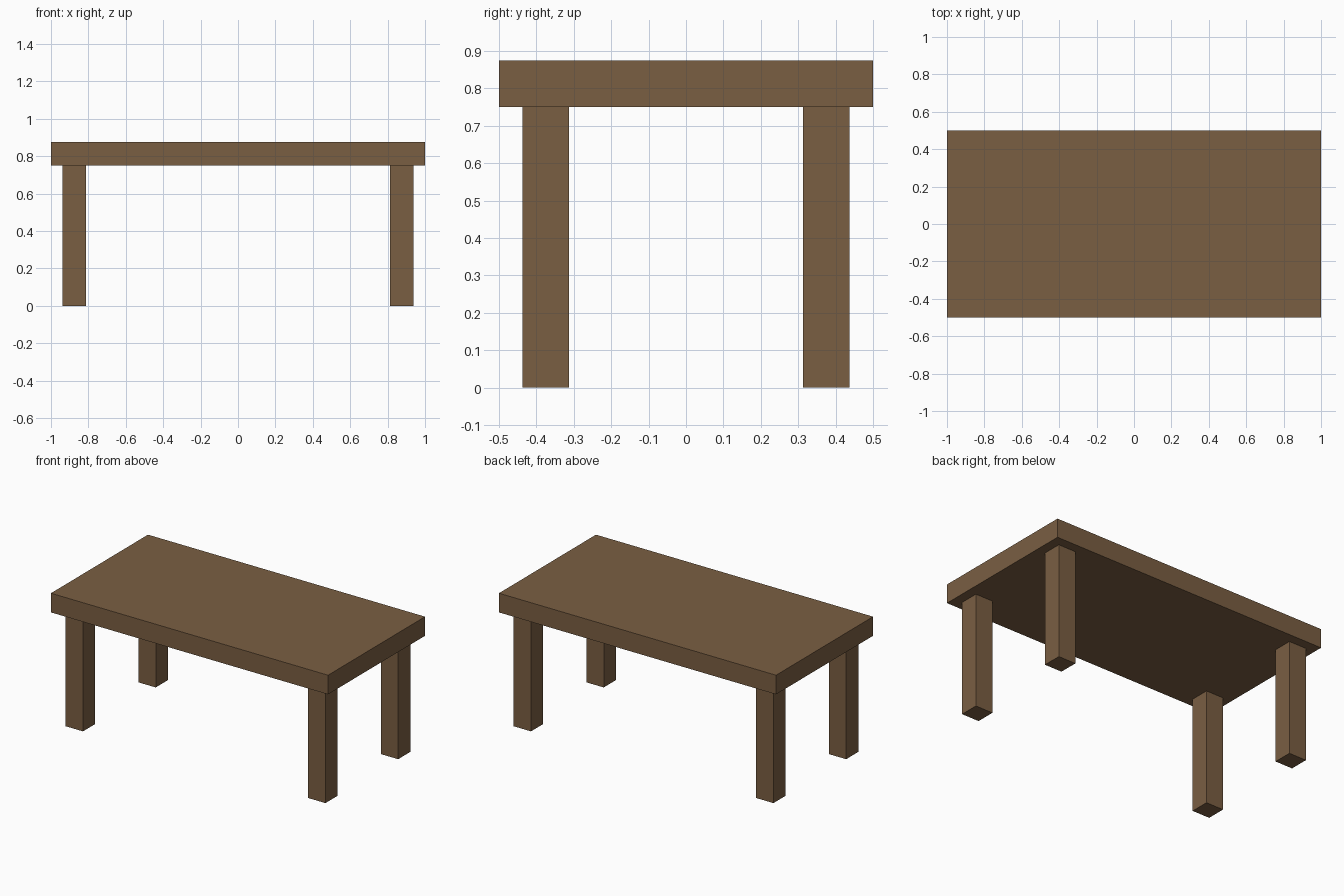
import bpy

if "Cube" in bpy.data.objects:
    bpy.data.objects.remove(bpy.data.objects["Cube"])

# Single wood colour
wood = bpy.data.materials.new("brown_wood")
wood.diffuse_color = (0.195, 0.113, 0.055, 1.0)
wood.use_nodes = True
wood.node_tree.nodes["Principled BSDF"].inputs["Base Color"].default_value = wood.diffuse_color


def box(name, centre, size):
    bpy.ops.mesh.primitive_cube_add(size=1, location=centre)
    obj = bpy.context.object
    obj.name = name
    obj.scale = size
    bpy.ops.object.transform_apply(location=False, rotation=False, scale=True)
    obj.data.materials.append(wood)
    return obj


# Table top slab
box("table_top", (0, 0, 0.8125), (2.0, 1.0, 0.125))

# Four square legs, inset from the corners
for sx, side in ((-1, "left"), (1, "right")):
    for sy, end in ((-1, "front"), (1, "back")):
        box(f"{end}_{side}_leg", (sx * 0.875, sy * 0.375, 0.375), (0.125, 0.125, 0.75))
